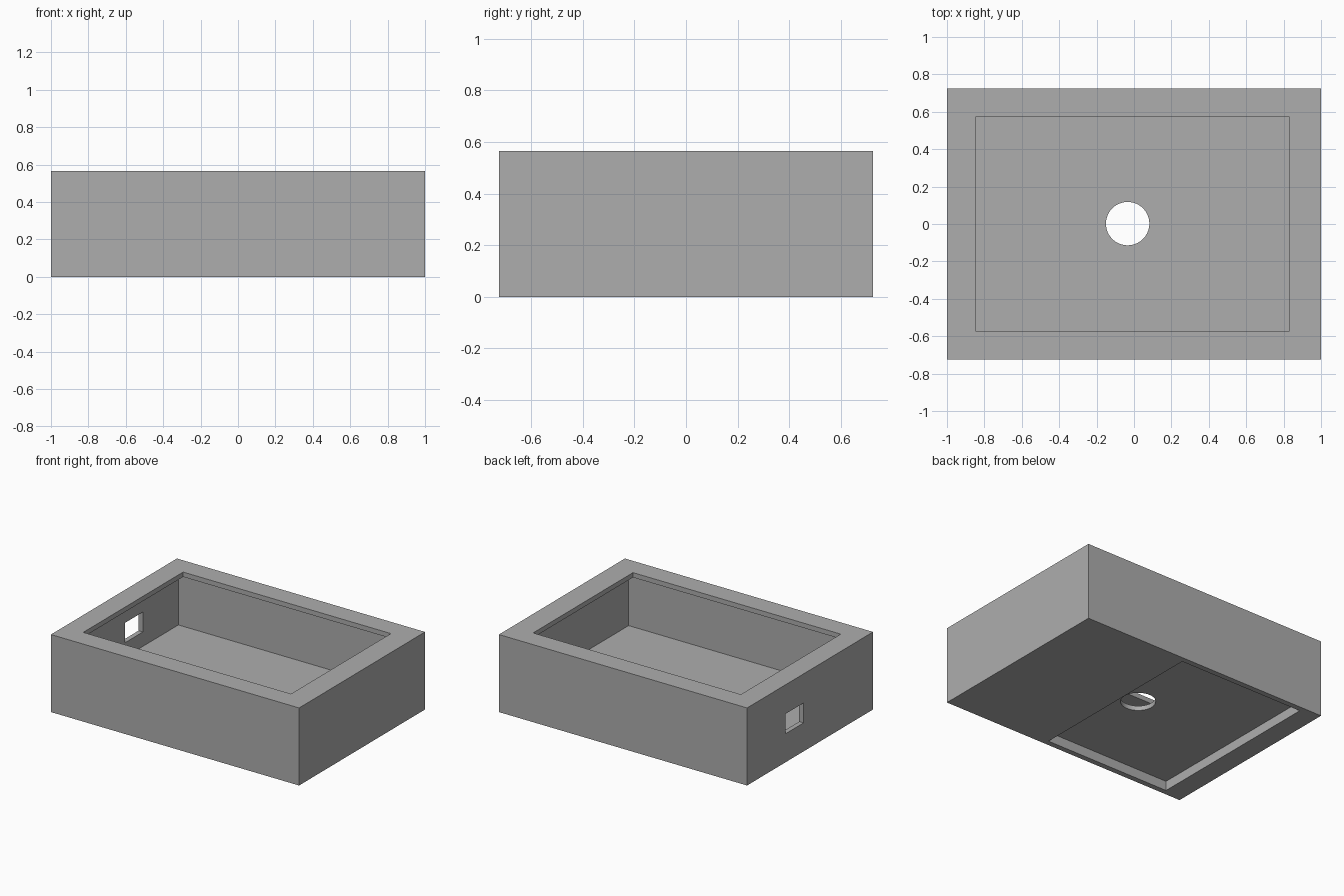
import bpy

if "Cube" in bpy.data.objects:
    bpy.data.objects.remove(bpy.data.objects["Cube"], do_unlink=True)

grey = bpy.data.materials.new("plain grey")
grey.use_nodes = True
colour = (0.42, 0.42, 0.42, 1)
grey.diffuse_color = colour
grey.node_tree.nodes["Principled BSDF"].inputs["Base Color"].default_value = colour


def box(name, xs, ys, zs):
    """Box spanning the given ranges on each axis."""
    spans = (xs, ys, zs)
    bpy.ops.mesh.primitive_cube_add(size=1, location=[(a + b) / 2 for a, b in spans])
    obj = bpy.context.object
    obj.name = name
    obj.scale = [b - a for a, b in spans]
    bpy.ops.object.transform_apply(location=True, rotation=False, scale=True)
    obj.data.materials.append(grey)
    return obj


def cut(target, cutter):
    """Subtract the cutter from the target, then remove it."""
    cutter.hide_render = True
    mod = target.modifiers.new("cut", "BOOLEAN")
    mod.operation = "DIFFERENCE"
    mod.solver = "EXACT"
    mod.object = cutter
    bpy.context.view_layer.objects.active = target
    bpy.ops.object.modifier_apply(modifier=mod.name)
    bpy.data.objects.remove(cutter, do_unlink=True)


HEIGHT, FLOOR, LIP = 0.565, 0.103, 0.53

# Outer case
case = box("enclosure_case", (-1, 1), (-0.725, 0.725), (0, HEIGHT))

# Main cavity, wider than the opening so that a thin lip overhangs it
cut(case, box("cavity_cutter", (-0.965, 0.947), (-0.692, 0.692), (FLOOR, LIP)))
cut(case, box("opening_cutter", (-0.845, 0.83), (-0.575, 0.575), (LIP - 0.05, HEIGHT + 0.1)))

# Shallow compartment in the underside
cut(case, box("underside_cutter", (-0.85, 0.16), (-0.685, 0.685), (-0.1, 0.069)))

# Rectangular port through the end wall
cut(case, box("port_cutter", (-1.1, -0.9), (0.075, 0.284), (0.208, 0.353)))

# Round hole through the floor
bpy.ops.mesh.primitive_cylinder_add(vertices=64, radius=0.116, depth=0.2,
                                    location=(-0.034, 0.002, 0.09))
hole = bpy.context.object
hole.data.materials.append(grey)
cut(case, hole)

bpy.ops.object.select_all(action="DESELECT")
case.select_set(True)
bpy.context.view_layer.objects.active = case
bpy.ops.object.shade_smooth_by_angle()
